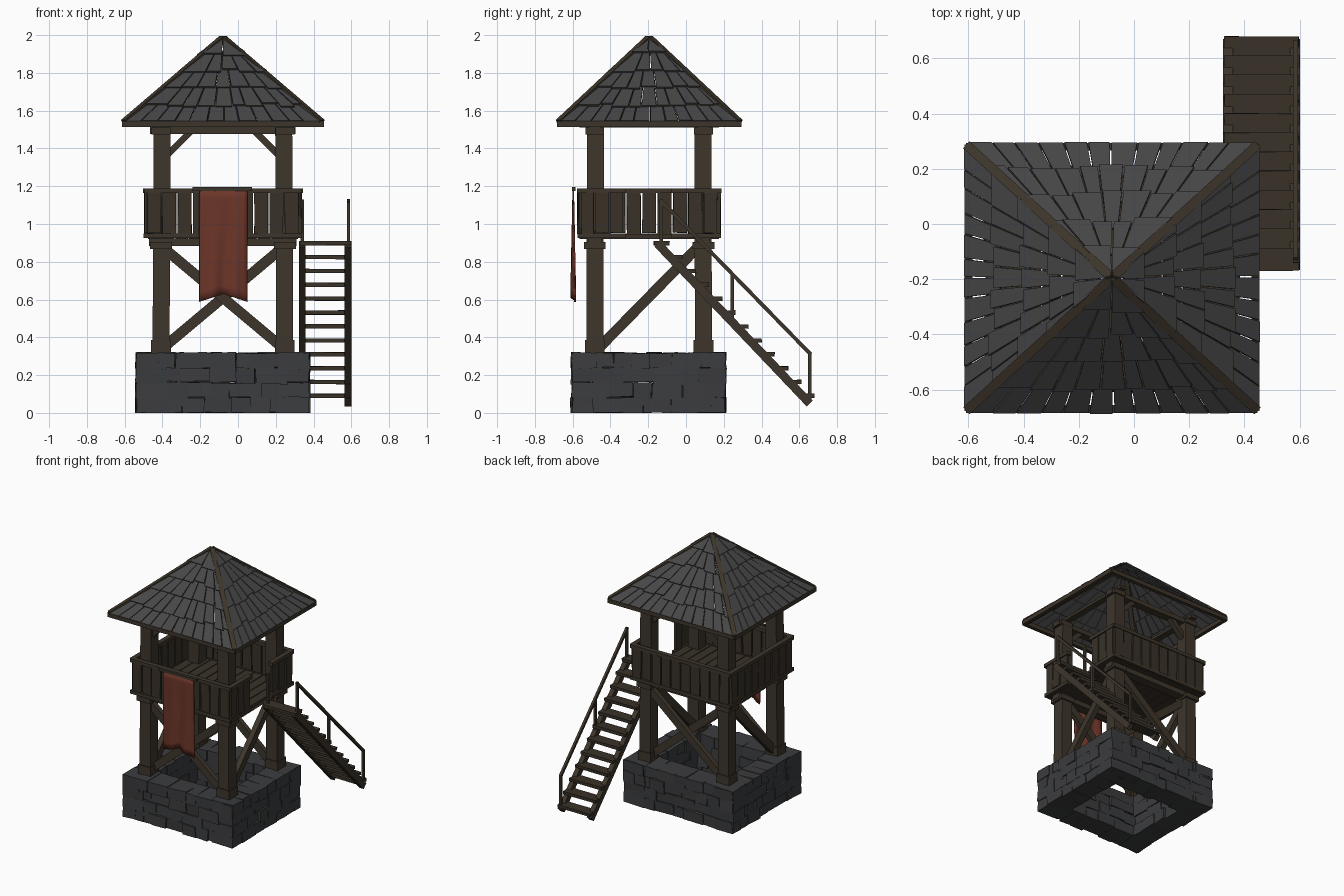
import bpy, bmesh, math, random
from mathutils import Vector, Matrix

if "Cube" in bpy.data.objects:
    bpy.data.objects.remove(bpy.data.objects["Cube"])

random.seed(4)
CX, CY = -0.08, -0.195          # tower axis


def material(name, rgb):
    m = bpy.data.materials.new(name)
    m.diffuse_color = (*rgb, 1)
    m.use_nodes = True
    m.node_tree.nodes["Principled BSDF"].inputs["Base Color"].default_value = m.diffuse_color
    return m


BEAM = material("dark beam wood", (0.047, 0.036, 0.024))
PLANK = material("plank wood", (0.040, 0.031, 0.021))
SLATE = material("roof slate", (0.062, 0.062, 0.064))
STONE = material("base stone", (0.044, 0.045, 0.048))
CLOTH = material("red cloth", (0.150, 0.036, 0.022))


def finish(name, bm, mat):
    bmesh.ops.recalc_face_normals(bm, faces=bm.faces)
    me = bpy.data.meshes.new(name)
    bm.to_mesh(me)
    bm.free()
    me.materials.append(mat)
    ob = bpy.data.objects.new(name, me)
    bpy.context.collection.objects.link(ob)
    return ob


def box(bm, x0, x1, y0, y1, z0, z1, jitter=0.0):
    m = Matrix.Translation(((x0 + x1) / 2, (y0 + y1) / 2, (z0 + z1) / 2)) @ Matrix.Diagonal((x1 - x0, y1 - y0, z1 - z0, 1))
    vs = bmesh.ops.create_cube(bm, size=1, matrix=m)["verts"]
    for v in vs:
        v.co += Vector([random.uniform(-jitter, jitter) for _ in range(3)])
        v.co.z = max(v.co.z, 0)


def beam(bm, a, b, w, h):
    """Square timber from a to b: w sideways, h in the upright direction."""
    a, b = Vector(a), Vector(b)
    d = (b - a).normalized()
    ref = Vector((0, 0, 1)) if abs(d.z) < 0.95 else Vector((0, 1, 0))
    s = d.cross(ref).normalized()
    u = s.cross(d)
    m = Matrix((s * w, u * h, d * (b - a).length)).transposed().to_4x4()
    m.translation = (a + b) / 2
    bmesh.ops.create_cube(bm, size=1, matrix=m)


def prism(bm, low, high):
    lo = [bm.verts.new(p) for p in low]
    hi = [bm.verts.new(p) for p in high]
    bm.faces.new(lo[::-1])
    bm.faces.new(hi)
    for i in range(4):
        j = (i + 1) % 4
        bm.faces.new((lo[i], lo[j], hi[j], hi[i]))


# Hollow stone base: four walls of irregular blocks
bm = bmesh.new()
X0, X1, Y0, Y1, T = -0.535, 0.375, -0.602, 0.207, 0.17
for along_x, a0, a1, c0, c1 in ((True, X0, X1, Y0, Y0 + T), (True, X0, X1, Y1 - T, Y1),
                                (False, Y0, Y1, X0, X0 + T), (False, Y0, Y1, X1 - T, X1)):
    for row in range(4):
        p = a0
        while p < a1 - 0.001:
            q = p + random.uniform(0.08, 0.17)
            if a1 - q < 0.07:
                q = a1
            o = random.uniform(-0.008, 0.008)
            z0 = row * 0.079 + (random.uniform(-0.01, 0.01) if row else 0)
            z1 = (row + 1) * 0.079 + 0.002
            if along_x:
                box(bm, p, q, c0 + o, c1 + o, z0, z1, 0.005)
            else:
                box(bm, c0 + o, c1 + o, p, q, z0, z1, 0.005)
            p = q
finish("stone_base", bm, STONE)

# Corner posts with foot collars and caps
bm = bmesh.new()
for sx in (-1, 1):
    for sy in (-1, 1):
        x, y = CX + sx * 0.328, CY + sy * 0.288
        beam(bm, (x, y, 0.2), (x - sx * 0.006, y - sy * 0.004, 1.51), 0.09, 0.09)
        for z0, z1, r in ((0.31, 0.385, 0.052), (0.868, 0.905, 0.058), (1.475, 1.51, 0.05)):
            box(bm, x - r, x + r, y - r, y + r, z0, z1)
finish("corner_posts", bm, BEAM)

# Braces: crosses front and back, single diagonals on the sides, knees on top
bm = bmesh.new()
for sy in (-1, 1):
    y = CY + sy * 0.288
    for s in (-1, 1):
        off = 0.018 * s
        beam(bm, (CX - s * 0.31, y + off, 0.35), (CX + s * 0.31, y + off, 0.87), 0.035, 0.055)
        beam(bm, (CX + s * 0.30, y, 1.36), (CX + s * 0.17, y, 1.49), 0.04, 0.035)
for sx in (-1, 1):
    x = CX + sx * 0.325
    beam(bm, (x, CY - 0.27, 0.34), (x, CY + 0.27, 0.89), 0.04, 0.055)
finish("braces", bm, BEAM)

# Horizontal beams under the platform and under the roof
bm = bmesh.new()
for sy in (-1, 1):
    y = CY + sy * 0.288
    beam(bm, (CX - 0.39, y, 0.903), (CX + 0.39, y, 0.903), 0.07, 0.04)
    beam(bm, (CX - 0.385, y, 1.495), (CX + 0.385, y, 1.495), 0.06, 0.035)
for sx in (-1, 1):
    x = CX + sx * 0.322
    beam(bm, (x, CY - 0.37, 1.52), (x, CY + 0.37, 1.52), 0.05, 0.02)
finish("cross_beams", bm, BEAM)

# Floor boards running front to back
bm = bmesh.new()
n = 11
for i in range(n):
    x = CX - 0.40 + 0.80 * i / n
    e = random.uniform(-0.008, 0.008)
    box(bm, x + 0.003, x + 0.80 / n - 0.003, CY - 0.365 + e, CY + 0.365 + e, 0.92, 0.945)
finish("floor_boards", bm, PLANK)

# Parapet: boards, bottom rails and top rails, with a doorway on the right
RX, RY = 0.405, 0.365
DOOR = (-0.33, -0.07)
boards, rails = bmesh.new(), bmesh.new()
for s in (-1, 1):
    runs = [(True, CX - RX, CX + RX, CY + s * RY)]
    if s < 0:
        runs.append((False, CY - RY, CY + RY, CX - RX))
    else:
        runs += [(False, CY - RY, DOOR[0], CX + RX), (False, DOOR[1], CY + RY, CX + RX)]
    for along_x, a, b, c in runs:
        n = max(2, round((b - a) / 0.078))
        for i in range(n):
            p, q = a + (b - a) * i / n + 0.004, a + (b - a) * (i + 1) / n - 0.004
            o = random.uniform(-0.004, 0.004)
            z0, z1 = 0.95 + random.uniform(-0.012, 0.006), 1.17
            if along_x:
                box(boards, p, q, c + o - 0.01, c + o + 0.01, z0, z1, 0.002)
            else:
                box(boards, c + o - 0.01, c + o + 0.01, p, q, z0, z1, 0.002)
        for z, w, h in ((1.176, 0.036, 0.026), (0.937, 0.03, 0.024)):
            if along_x:
                beam(rails, (a - 0.012, c, z), (b + 0.012, c, z), w, h)
            else:
                beam(rails, (c, a - 0.01, z), (c, b + 0.01, z), w, h)
finish("parapet_boards", boards, PLANK)
finish("parapet_rails", rails, BEAM)

# Roof slates: staggered, slightly lifted rows on four slopes
bm = bmesh.new()
apex = Vector((CX, CY, 1.985))
corner = [Vector((CX + sx * 0.52, CY + sy * 0.475, 1.53)) for sx, sy in ((-1, -1), (1, -1), (1, 1), (-1, 1))]
ROWS = 5
for k in range(4):
    A, B = corner[k], corner[(k + 1) % 4]
    nrm = (B - A).cross(apex - A).normalized()

    def pt(u, t, lift):
        return A.lerp(B, u).lerp(apex, t) + nrm * lift

    for r in range(ROWS):
        ta, tb = r / ROWS, min((r + 1) / ROWS + 0.035, 0.99)
        n = max(2, round(12 * (1 - ta)))
        cuts = [0] + [(i + (0.5 if r % 2 else 0) + random.uniform(-0.12, 0.12)) / n for i in range(1, n)] + [1]
        g = 0.003 / (1 - ta)
        for u, v in zip(cuts, cuts[1:]):
            t0 = ta + (random.uniform(-0.035, 0.01) if r else 0)
            lift = random.uniform(0.010, 0.015)
            u, v = u + g, v - g
            quad = [(u, t0, lift), (v, t0, lift), (v, tb, 0.0), (u, tb, 0.0)]
            prism(bm, [pt(*q) for q in quad], [pt(a, b, c + 0.011) for a, b, c in quad])
finish("roof_slates", bm, SLATE)

# Roof hips and eaves
bm = bmesh.new()
for k in range(4):
    A, B = corner[k], corner[(k + 1) % 4]
    beam(bm, A + Vector((0, 0, 0.004)), (CX, CY, 1.978), 0.034, 0.04)
    d = (B - A).normalized() * 0.008
    beam(bm, A - d, B + d, 0.028, 0.032)
finish("roof_trim", bm, BEAM)

# Stairs along the right side
bm = bmesh.new()
for x in (0.34, 0.583):
    beam(bm, (x, -0.15, 0.895), (x, 0.655, 0.05), 0.036, 0.045)
finish("stair_stringers", bm, BEAM)
bm = bmesh.new()
for i in range(12):
    z = 0.09 + i * 0.0735
    y = -0.13 + (0.9 - z) / 1.056
    box(bm, 0.327, 0.598, y - 0.042, y + 0.042, z - 0.011, z + 0.011, 0.002)
finish("stair_treads", bm, PLANK)
bm = bmesh.new()
beam(bm, (0.585, -0.135, 1.125), (0.585, 0.66, 0.31), 0.018, 0.02)
for x, y, z0, z1 in ((0.585, -0.13, 0.89, 1.13), (0.585, 0.245, 0.5, 0.73),
                     (0.585, 0.655, 0.06, 0.315), (0.34, -0.13, 0.89, 1.13)):
    box(bm, x - 0.009, x + 0.009, y - 0.009, y + 0.009, z0, z1)
finish("stair_handrail", bm, BEAM)

# Banner: rod and folded swallow-tail cloth
bm = bmesh.new()
beam(bm, (-0.24, -0.594, 1.185), (0.075, -0.594, 1.185), 0.02, 0.02)
finish("banner_rod", bm, BEAM)
bm = bmesh.new()
NX, NZ = 12, 12
grid = []
for j in range(NZ + 1):
    t = j / NZ
    row = []
    for i in range(NX + 1):
        u = 2 * i / NX - 1
        bottom = 0.63 - 0.042 * abs(u)
        y = -0.597 + 0.012 * t * math.sin(u * 7 + t * 1.5)
        row.append(bm.verts.new((-0.078 + u * 0.127, y, 1.185 + (bottom - 1.185) * t)))
    grid.append(row)
for j in range(NZ):
    for i in range(NX):
        bm.faces.new((grid[j][i], grid[j + 1][i], grid[j + 1][i + 1], grid[j][i + 1]))
banner = finish("banner_cloth", bm, CLOTH)
sol = banner.modifiers.new("thickness", "SOLIDIFY")
sol.thickness = 0.008
sol.offset = 0
for f in banner.data.polygons:
    f.use_smooth = True
